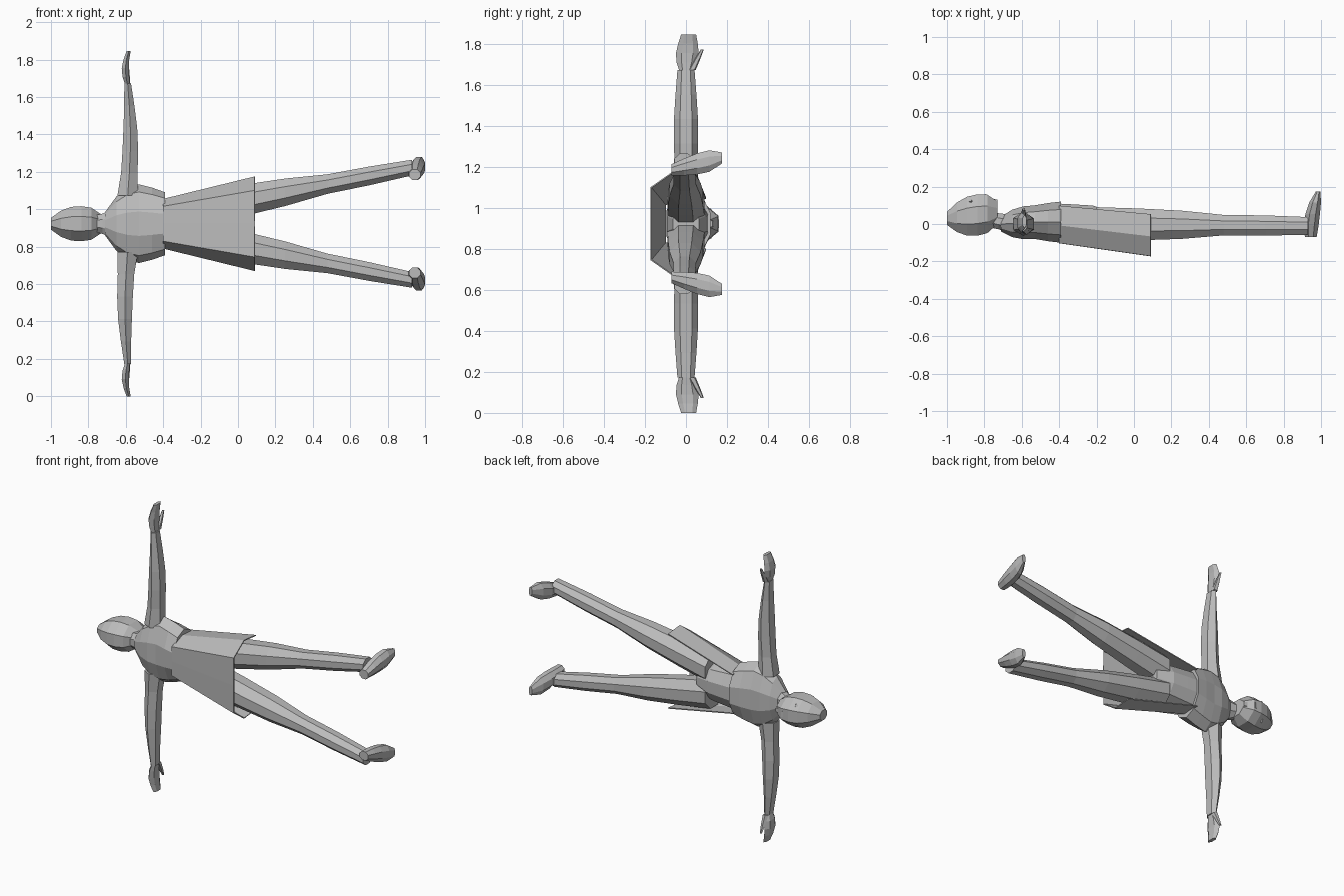
import bpy, bmesh
from math import pi, sin, cos, radians
from mathutils import Vector

MIDDLE = 0.922  # height of the body's centre line
ALONG_X, ALONG_Y, ALONG_Z = range(3)

if "Cube" in bpy.data.objects:
    bpy.data.objects.remove(bpy.data.objects["Cube"], do_unlink=True)

grey = bpy.data.materials.new("plain_grey")
grey.use_nodes = True
grey.diffuse_color = (0.5, 0.5, 0.5, 1)
grey.node_tree.nodes["Principled BSDF"].inputs["Base Color"].default_value = grey.diffuse_color


def skin(name, rings, closed=True):
    """Join rings of points with quads; closed rings also get end caps."""
    bm = bmesh.new()
    lift = Vector((0, 0, MIDDLE))
    loops = [[bm.verts.new(point + lift) for point in ring] for ring in rings]
    count = len(loops[0])
    for near, far in zip(loops, loops[1:]):
        for i in range(count if closed else count - 1):
            j = (i + 1) % count
            bm.faces.new((near[i], near[j], far[j], far[i]))
    if closed:
        bm.faces.new(loops[0])
        bm.faces.new(loops[-1])
    bmesh.ops.recalc_face_normals(bm, faces=bm.faces)
    mesh = bpy.data.meshes.new(name)
    bm.to_mesh(mesh)
    bm.free()
    mesh.materials.append(grey)
    obj = bpy.data.objects.new(name, mesh)
    bpy.context.collection.objects.link(obj)
    return obj


def loft(name, axis, start, end, start_size, end_size, swell=(1, 1), sides=8, bow=0, mirror=1):
    """Taper from start to end; swell scales the evenly spaced rings, bow bends them in x."""
    start, end = Vector(start), Vector(end)
    start_size, end_size = Vector(start_size), Vector(end_size)
    across, upward = [k for k in range(3) if k != axis]
    rings = []
    for step, scale in enumerate(swell):
        t = step / (len(swell) - 1)
        size = start_size.lerp(end_size, t) * scale / cos(pi / sides)
        ring = []
        for i in range(sides):
            angle = 2 * pi * (i + 0.5) / sides
            point = start.lerp(end, t)
            point.x += bow * sin(pi * t)
            point[across] += size.x * cos(angle)
            point[upward] += size.y * sin(angle)
            point.z *= mirror
            ring.append(point)
        rings.append(ring)
    return skin(name, rings)


# Head and face
loft("head", ALONG_X, (-1, .03, 0), (-.73, .06, 0), (.1, .09), (.11, .09),
     swell=(.35, .78, 1, 1.04, .95, .55))
loft("nose", ALONG_X, (-.86, .13, 0), (-.79, .14, 0), (.01, .01), (.02, .02), sides=4)
loft("brow", ALONG_X, (-.89, .12, 0), (-.85, .12, 0), (.02, .06), (.02, .05),
     swell=(.8, 1.2, .7), sides=6)
loft("chin", ALONG_X, (-.78, .12, 0), (-.73, .11, 0), (.02, .03), (.02, .02), sides=6)
loft("neck", ALONG_X, (-.79, .03, 0), (-.66, 0, 0), (.045, .04), (.05, .08),
     swell=(1, .9, 1))

# Torso and hips
loft("shoulders", ALONG_X, (-.71, 0, 0), (-.53, .01, 0), (.04, .06), (.09, .2),
     swell=(1, 1.3, 1.2, 1), sides=10)
loft("chest", ALONG_X, (-.53, .01, 0), (-.39, .01, 0), (.09, .2), (.11, .16),
     swell=(1, 1.02, 1), sides=10)
loft("hips", ALONG_X, (-.42, .01, 0), (-.12, 0, 0), (.1, .13), (.08, .09),
     swell=(1, 1.05, 1.1, .8), sides=10)


# Coat tails: an open sheet wrapped round the back and sides, flat behind
def coat_edge(x, centre, depth, width):
    edge = []
    for degrees in range(-120, 121, 40):
        back, side = cos(radians(degrees)), sin(radians(degrees))
        edge.append(Vector((x, centre - depth * min(1, 1.3 * back),
                            width * max(-1, min(1, 1.1 * side)))))
    return edge


tails = skin("coat_tails", [coat_edge(-.4, .02, .12, .13), coat_edge(.09, -.035, .135, .25)],
             closed=False)
cloth = tails.modifiers.new("cloth", "SOLIDIFY")
cloth.thickness = 0.006
cloth.offset = 0

for side, sign in (("left", 1), ("right", -1)):
    # Arms, with the two elbows bent in opposite directions
    loft(side + "_arm", ALONG_Z, (-.59, 0, .15), (-.59, 0, .75), (.05, .05), (.02, .04),
         swell=(1.1, 1, 1.1, 1.15, 1.05, .9), sides=6, bow=.015 * sign, mirror=sign)
    # Hands and thumbs
    loft(side + "_hand", ALONG_Z, (-.59, 0, .74), (-.585, .013, .923), (.02, .045), (.012, .035),
         swell=(.6, 1, 1.2, 1.1, .9), sides=6, bow=-.015, mirror=sign)
    loft(side + "_thumb", ALONG_Z, (-.59, .03, .75), (-.59, .08, .85), (.014, .015), (.006, .006),
         swell=(1, 1.1, 1), sides=5, mirror=sign)
    # Legs
    loft(side + "_leg", ALONG_X, (-.2, 0, .08), (.93, -.01, .3), (.09, .09), (.045, .04),
         swell=(1, 1.05, 1.05, .87, 1, 1.05), mirror=sign)
    # Feet, toes turned out
    loft(side + "_foot", ALONG_Y, (.945, -.07, .262), (.985, .175, .32), (.045, .04), (.02, .045),
         swell=(.7, 1, 1.2, 1.2, .6), bow=-.01, mirror=sign)
